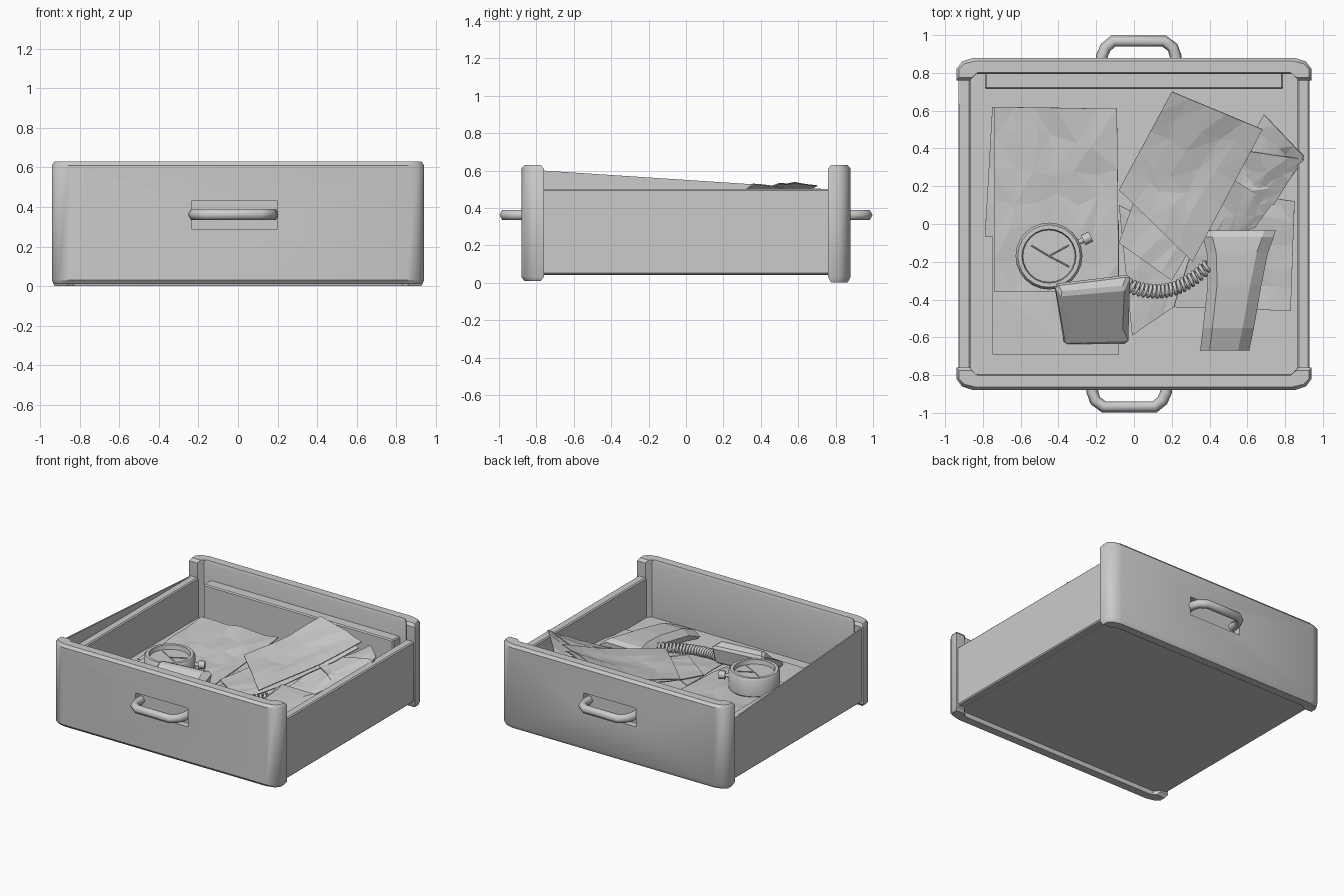
import bpy, bmesh, math, random
from mathutils import Vector

if "Cube" in bpy.data.objects:
    bpy.data.objects.remove(bpy.data.objects["Cube"])
random.seed(4)


def add(name, verts, faces):
    me = bpy.data.meshes.new(name)
    me.from_pydata([tuple(v) for v in verts], [], faces)
    bm = bmesh.new()
    bm.from_mesh(me)
    bmesh.ops.recalc_face_normals(bm, faces=bm.faces)
    bm.to_mesh(me)
    bm.free()
    ob = bpy.data.objects.new(name, me)
    bpy.context.collection.objects.link(ob)
    return ob


def smooth(ob, angle=35):
    bpy.ops.object.select_all(action='DESELECT')
    ob.select_set(True)
    bpy.context.view_layer.objects.active = ob
    bpy.ops.object.shade_smooth_by_angle(angle=math.radians(angle))


def bevel(ob, w, seg=1):
    m = ob.modifiers.new("bevel", 'BEVEL')
    m.width, m.segments, m.limit_method = w, seg, 'ANGLE'
    m.angle_limit = math.radians(50)
    return ob


def loft(name, rings):
    """Closed solid through rings of equal point count."""
    n = len(rings[0])
    verts = [p for r in rings for p in r]
    faces = [tuple(range(n)), tuple(range((len(rings) - 1) * n, len(rings) * n))]
    for k in range(len(rings) - 1):
        for i in range(n):
            j = (i + 1) % n
            faces.append((k*n + i, k*n + j, (k+1)*n + j, (k+1)*n + i))
    return add(name, verts, faces)


def box(name, x0, x1, y0, y1, z0, z1):
    outline = [(x0, y0), (x1, y0), (x1, y1), (x0, y1)]
    return loft(name, [[(x, y, z) for x, y in outline] for z in (z0, z1)])


def tube(name, pts, r, sides=1):
    cu = bpy.data.curves.new(name, 'CURVE')
    cu.dimensions = '3D'
    cu.bevel_depth, cu.bevel_resolution, cu.use_fill_caps = r, sides, True
    sp = cu.splines.new('POLY')
    sp.points.add(len(pts) - 1)
    for p, q in zip(sp.points, pts):
        p.co = (*q, 1)
    ob = bpy.data.objects.new(name, cu)
    bpy.context.collection.objects.link(ob)
    return ob


def sheet(name, bl, br, tr, tl, n=5, rough=0.012, sag=0.0):
    """Crumpled, faceted paper stretched between four corners."""
    bl, br, tr, tl = map(Vector, (bl, br, tr, tl))
    verts, faces = [], []
    for j in range(n + 1):
        for i in range(n + 1):
            u, v = i / n, j / n
            if 0 < i < n and 0 < j < n:
                u += random.uniform(-0.3, 0.3) / n
                v += random.uniform(-0.3, 0.3) / n
            p = bl.lerp(br, u).lerp(tl.lerp(tr, u), v)
            p.z += random.uniform(-rough, rough) - sag * 4 * v * (1 - v)
            verts.append(p)
    for j in range(n):
        for i in range(n):
            a = j * (n + 1) + i
            q = (a, a + 1, a + n + 2, a + n + 1)
            k = random.randint(0, 1)
            faces += [(q[k], q[k + 1], q[k + 2]), (q[k], q[k + 2], q[(k + 3) % 4])]
    ob = add(name, verts, faces)
    m = ob.modifiers.new("thickness", 'SOLIDIFY')
    m.thickness = 0.006


# End panels with wrapped corners, a handle recess and a handle; back is turned half round
half = [(0.85, -0.88), (0.91, -0.86), (0.94, -0.82), (0.94, -0.76), (0.87, -0.76), (0.84, -0.795)]
outline = half + [(-x, y) for x, y in reversed(half)]
for name, s in (("front", 1), ("back", -1)):
    inset = [(x * 0.985, -0.82 + (y + 0.82) * 0.72) for x, y in outline]
    rings = [[(x * s, y * s, z) for x, y in o] for o, z in
             ((inset, 0.01 if s > 0 else 0.0), (outline, 0.03), (outline, 0.61), (inset, 0.63))]
    panel = loft(name + "_panel", rings)
    smooth(panel, 40)
    ys = sorted((-0.95 * s, -0.83 * s))
    xs = sorted((-0.235 * s, 0.2 * s))
    cut = box(name + "_recess_cutter", *xs, *ys, 0.29, 0.43)
    cut.hide_render = True
    cut.hide_viewport = True
    m = panel.modifiers.new("recess", 'BOOLEAN')
    m.object, m.solver = cut, 'EXACT'
    path = [(-0.225, -0.825), (-0.22, -0.89), (-0.205, -0.935), (-0.16, -0.968),
            (0.11, -0.968), (0.15, -0.935), (0.17, -0.89), (0.175, -0.825)]
    tube(name + "_handle", [(x * s, y * s, 0.362) for x, y in path], 0.031, 1)

# Side walls, floor and inner rail
for name, s in (("left", -1), ("right", 1)):
    xs = sorted((0.865 * s, 0.93 * s))
    bevel(box(name + "_wall", *xs, -0.79, 0.79, 0.045, 0.5), 0.008)
box("drawer_floor", -0.88, 0.88, -0.8, 0.8, 0.04, 0.2)
bevel(box("back_rail", -0.79, 0.79, 0.715, 0.81, 0.19, 0.49), 0.008)
# Sloped strip above the left wall
loft("left_sloped_trim", [[(x, -0.77, 0.49), (x, -0.77, 0.6), (x, 0.76, 0.5), (x, 0.76, 0.49)]
                          for x in (-0.93, -0.92)])

# Papers lying in the drawer
sheet("bottom_left_paper", (-0.75, -0.69, 0.218), (-0.08, -0.69, 0.218),
      (-0.08, 0.0, 0.22), (-0.75, 0.0, 0.22), 4, 0.005)
sheet("side_paper", (-0.79, -0.07, 0.23), (-0.3, -0.07, 0.22),
      (-0.3, 0.6, 0.24), (-0.75, 0.62, 0.25), 4, 0.006)
sheet("left_paper", (-0.74, -0.36, 0.245), (-0.08, -0.36, 0.245),
      (-0.09, 0.61, 0.31), (-0.74, 0.62, 0.3), 6, 0.01, 0.01)
sheet("middle_paper", (-0.01, -0.59, 0.23), (0.21, -0.44, 0.24),
      (0.32, -0.1, 0.28), (-0.08, 0.1, 0.27), 4, 0.01)
sheet("right_paper", (0.2, -0.44, 0.23), (0.83, -0.46, 0.24),
      (0.85, 0.12, 0.29), (0.3, 0.2, 0.28), 5, 0.01)
sheet("slanted_paper", (0.38, -0.1, 0.29), (0.64, -0.02, 0.31),
      (0.9, 0.34, 0.52), (0.5, 0.4, 0.42), 5, 0.01, 0.01)
sheet("leaning_paper", (0.5, 0.25, 0.39), (0.74, 0.1, 0.38),
      (0.9, 0.36, 0.53), (0.69, 0.58, 0.48), 4, 0.01, 0.015)
# Folder rising to the back
sheet("folder_bottom", (-0.08, -0.1, 0.28), (0.2, -0.3, 0.28),
      (0.66, 0.49, 0.49), (0.2, 0.68, 0.47), 5, 0.008, 0.04)
sheet("folder_top", (-0.08, 0.18, 0.36), (0.31, -0.2, 0.34),
      (0.68, 0.5, 0.54), (0.2, 0.7, 0.52), 5, 0.008, 0.03)


# Stopwatch: stepped case, knob and hands
def ring(cx, cy, r, z, n=24):
    return [(cx + r * math.cos(a * math.tau / n), cy + r * math.sin(a * math.tau / n), z) for a in range(n)]


cx, cy = -0.45, -0.17
watch = loft("stopwatch_case", [ring(cx, cy, r, z) for r, z in
             ((0.165, 0.25), (0.177, 0.265), (0.177, 0.38), (0.165, 0.397), (0.143, 0.397), (0.138, 0.365))])
smooth(watch)
knob_dir = Vector((0.9, 0.42, 0)).normalized()
c = Vector((cx, cy, 0.33))
tube("knob_stem", [c + knob_dir * 0.17, c + knob_dir * 0.205], 0.014, 1)
tube("knob", [c + knob_dir * 0.2, c + knob_dir * 0.245], 0.029, 1)
for i, (a, r) in enumerate(((0.5, 0.12), (2.6, 0.11), (5.8, 0.12))):
    tube("watch_hand_%d" % i, [(cx, cy, 0.369),
         (cx + r * math.cos(a), cy + r * math.sin(a), 0.369)], 0.004, 0)

# Base unit tilted down towards the front
base = loft("base_unit", [
    [(-0.37, -0.62, 0.21), (-0.04, -0.63, 0.21), (-0.03, -0.29, 0.28), (-0.41, -0.33, 0.28)],
    [(-0.37, -0.645, 0.24), (-0.03, -0.635, 0.24), (-0.02, -0.265, 0.41), (-0.425, -0.315, 0.41)],
    [(-0.33, -0.55, 0.30), (-0.06, -0.55, 0.30), (-0.05, -0.34, 0.435), (-0.39, -0.37, 0.435)]])
bevel(base, 0.02)

# Handset, arched along its length
handset = [(-0.67, 0.35, 0.61, 0.21, 0.27), (-0.55, 0.365, 0.635, 0.23, 0.32), (-0.32, 0.39, 0.675, 0.26, 0.35),
           (-0.15, 0.385, 0.71, 0.27, 0.36), (-0.07, 0.365, 0.74, 0.27, 0.36), (-0.035, 0.37, 0.75, 0.28, 0.34)]
loft("handset", [[(x0 + 0.02, y, z0), (x1 - 0.02, y, z0), (x1, y, z1 - 0.04), (x1 - 0.06, y, z1),
                  (x0 + 0.05, y, z1), (x0, y, z1 - 0.04)] for y, x0, x1, z0, z1 in handset])

# Coiled cord along a bowed path
p0, p1, p2 = Vector((-0.04, -0.32, 0.32)), Vector((0.2, -0.43, 0.28)), Vector((0.4, -0.21, 0.31))
turns, per, pts = 20, 8, []
for i in range(turns * per + 1):
    t = i / (turns * per)
    p = p0 * (1 - t) ** 2 + p1 * 2 * t * (1 - t) + p2 * t * t
    d = ((p1 - p0) * (1 - t) + (p2 - p1) * t).normalized()
    side = d.cross(Vector((0, 0, 1))).normalized()
    up = side.cross(d)
    a = math.tau * i / per
    pts.append(p + (side * math.cos(a) + up * math.sin(a)) * 0.03)
tube("coiled_cord", pts, 0.01, 1)
tube("cord_plug", [p0 - Vector((0.02, 0, 0)), p0 + Vector((0.03, -0.01, 0))], 0.03, 1)
